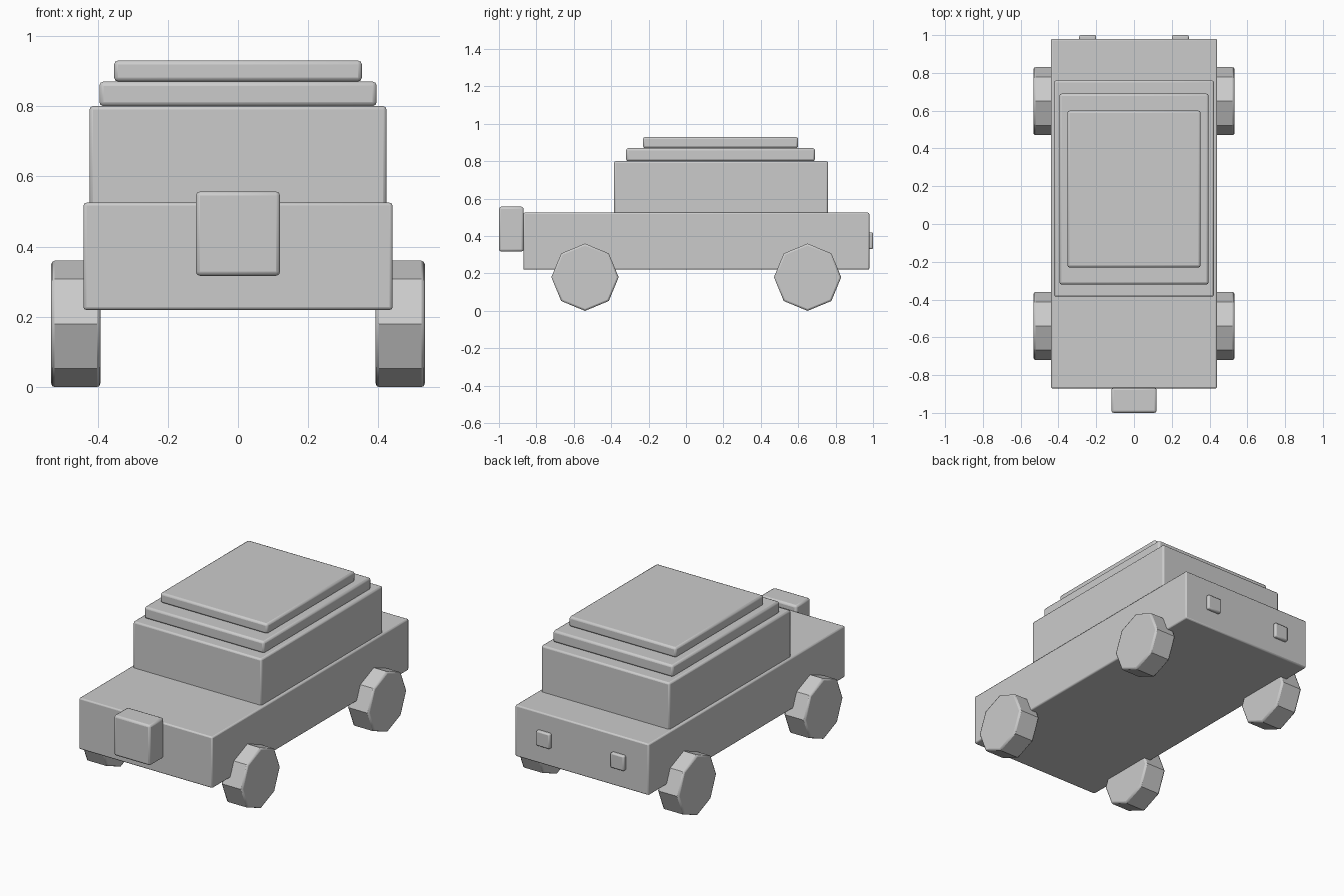
import bpy
import math

if "Cube" in bpy.data.objects:
    bpy.data.objects.remove(bpy.data.objects["Cube"])


def finish(obj, name, bevel):
    """Name the part, round its edges a little and smooth the shading."""
    obj.name = name
    mod = obj.modifiers.new("Bevel", 'BEVEL')
    mod.width = bevel
    mod.segments = 2
    mod.limit_method = 'ANGLE'
    mod.angle_limit = math.radians(60)
    bpy.ops.object.shade_smooth_by_angle(angle=math.radians(40))
    return obj


def box(name, x, y, z, bevel=0.01):
    """Box from (min, max) ranges on each axis."""
    bpy.ops.mesh.primitive_cube_add(size=1)
    obj = bpy.context.object
    obj.location = [(a + b) / 2 for a, b in (x, y, z)]
    obj.scale = [b - a for a, b in (x, y, z)]
    bpy.ops.object.transform_apply(location=False, rotation=False, scale=True)
    return finish(obj, name, bevel)


def wheel(name, x, y):
    """Octagonal wheel with a corner pointing straight down."""
    bpy.ops.mesh.primitive_cylinder_add(vertices=8, radius=0.18, depth=0.14)
    obj = bpy.context.object
    obj.rotation_euler = (0, math.pi / 2, 0)
    obj.location = (x, y, 0.18)
    bpy.ops.object.transform_apply(location=False, rotation=True, scale=False)
    return finish(obj, name, 0.01)


# Body, cabin and stepped roof
box("body", (-0.44, 0.44), (-0.87, 0.98), (0.22, 0.525), 0.008)
box("cabin", (-0.423, 0.423), (-0.385, 0.76), (0.515, 0.80))
box("roof_lower", (-0.395, 0.395), (-0.32, 0.69), (0.80, 0.87), 0.012)
box("roof_upper", (-0.353, 0.353), (-0.23, 0.60), (0.87, 0.93), 0.012)

# Box mounted on the front
box("front_box", (-0.12, 0.12), (-1.0, -0.868), (0.317, 0.557), 0.012)

# Rear lamps and wheels on both sides
for side, s in (("left", -1), ("right", 1)):
    box(f"rear_lamp_{side}", (s * 0.245 - 0.045, s * 0.245 + 0.045),
        (0.97, 1.0), (0.33, 0.42), 0.008)
    for end, y in (("front", -0.54), ("rear", 0.65)):
        wheel(f"{end}_wheel_{side}", s * 0.462, y)
